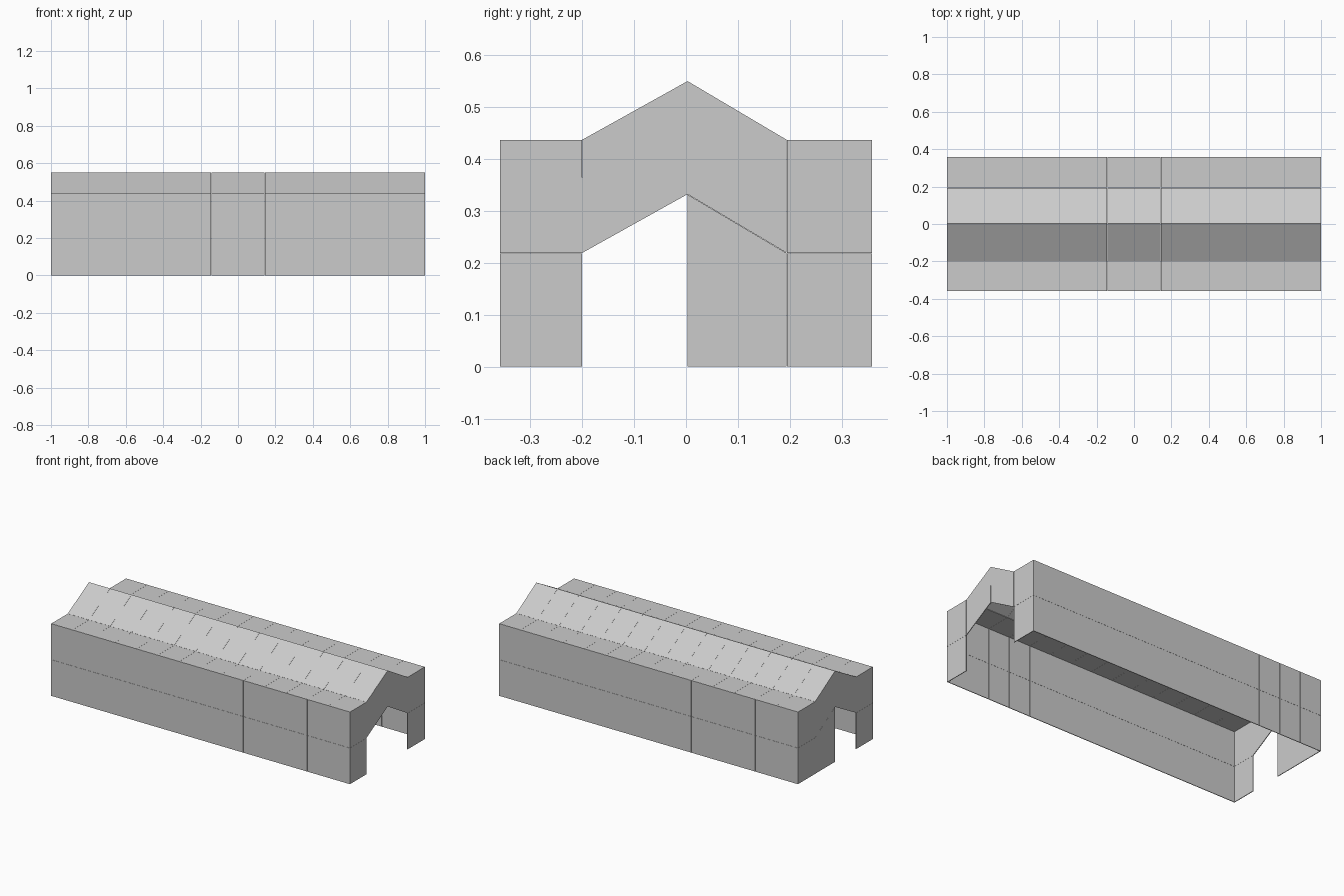
import bpy, bmesh
from mathutils import Vector

if "Cube" in bpy.data.objects:
    bpy.data.objects.remove(bpy.data.objects["Cube"])

N = 14                       # bays along the length
STEP = 2.0 / N
T = 0.004                    # panel thickness
GAP = 0.0004                 # hairline seam between panels
Y = [-0.358, -0.200, 0.003, 0.194, 0.358]   # wall, eave, ridge, eave, wall
Z0, Z1, Z2, RIDGE = 0.0, 0.219, 0.437, 0.55
MID = RIDGE - (Z2 - Z1)      # underside of the gable at the ridge
CENTRE = Vector((0, 0, 0.2))


def add_panel(bm, quad):
    """Thin slab whose outer face is the quad; thickness goes inwards."""
    p = [Vector(c) for c in quad]
    mid = sum(p, Vector()) / 4
    n = (p[1] - p[0]).cross(p[3] - p[0]).normalized()
    if n.dot(CENTRE - mid) < 0:
        n = -n
    p = [c + (mid - c).normalized() * GAP for c in p]
    outer = [bm.verts.new(c) for c in p]
    inner = [bm.verts.new(c + n * T) for c in p]
    bm.faces.new(outer)
    bm.faces.new(inner[::-1])
    for i in range(4):
        j = (i + 1) % 4
        bm.faces.new((outer[j], outer[i], inner[i], inner[j]))


def make_object(name, quads):
    bm = bmesh.new()
    for q in quads:
        add_panel(bm, q)
    bmesh.ops.recalc_face_normals(bm, faces=bm.faces)
    me = bpy.data.meshes.new(name)
    bm.to_mesh(me)
    bm.free()
    ob = bpy.data.objects.new(name, me)
    bpy.context.collection.objects.link(ob)


def row(name, a, b):
    """Row of panels along x between two (y, z) profile points."""
    quads = []
    for i in range(N):
        x0, x1 = -1 + i * STEP, -1 + (i + 1) * STEP
        quads.append([(x0, *a), (x1, *a), (x1, *b), (x0, *b)])
    make_object(name, quads)


# Long walls, two courses each
for side, y in (("front", Y[0]), ("back", Y[4])):
    row(side + "_wall_lower", (y, Z0), (y, Z1))
    row(side + "_wall_upper", (y, Z1), (y, Z2))

# Flat side roofs and pitched centre roof
row("front_flat_roof", (Y[0], Z2), (Y[1], Z2))
row("front_pitched_roof", (Y[1], Z2), (Y[2], RIDGE))
row("back_pitched_roof", (Y[2], RIDGE), (Y[3], Z2))
row("back_flat_roof", (Y[3], Z2), (Y[4], Z2))

# End walls: each panel is (y0, y1, bottom0, bottom1, top0, top1)
common = [
    (Y[0], Y[1], Z0, Z0, Z1, Z1), (Y[0], Y[1], Z1, Z1, Z2, Z2),
    (Y[3], Y[4], Z0, Z0, Z1, Z1), (Y[3], Y[4], Z1, Z1, Z2, Z2),
    (Y[1], Y[2], Z1, MID, Z2, RIDGE), (Y[2], Y[3], MID, Z1, RIDGE, Z2),
]
closed_door = [(Y[2], Y[3], Z0, Z0, MID, Z1)]   # half door on the left end
for name, x, panels in (("right_end_wall", 1, common),
                        ("left_end_wall", -1, common),
                        ("left_half_door", -1, closed_door)):
    make_object(name, [[(x, a, b0), (x, b, b1), (x, b, t1), (x, a, t0)]
                       for a, b, b0, b1, t0, t1 in panels])
